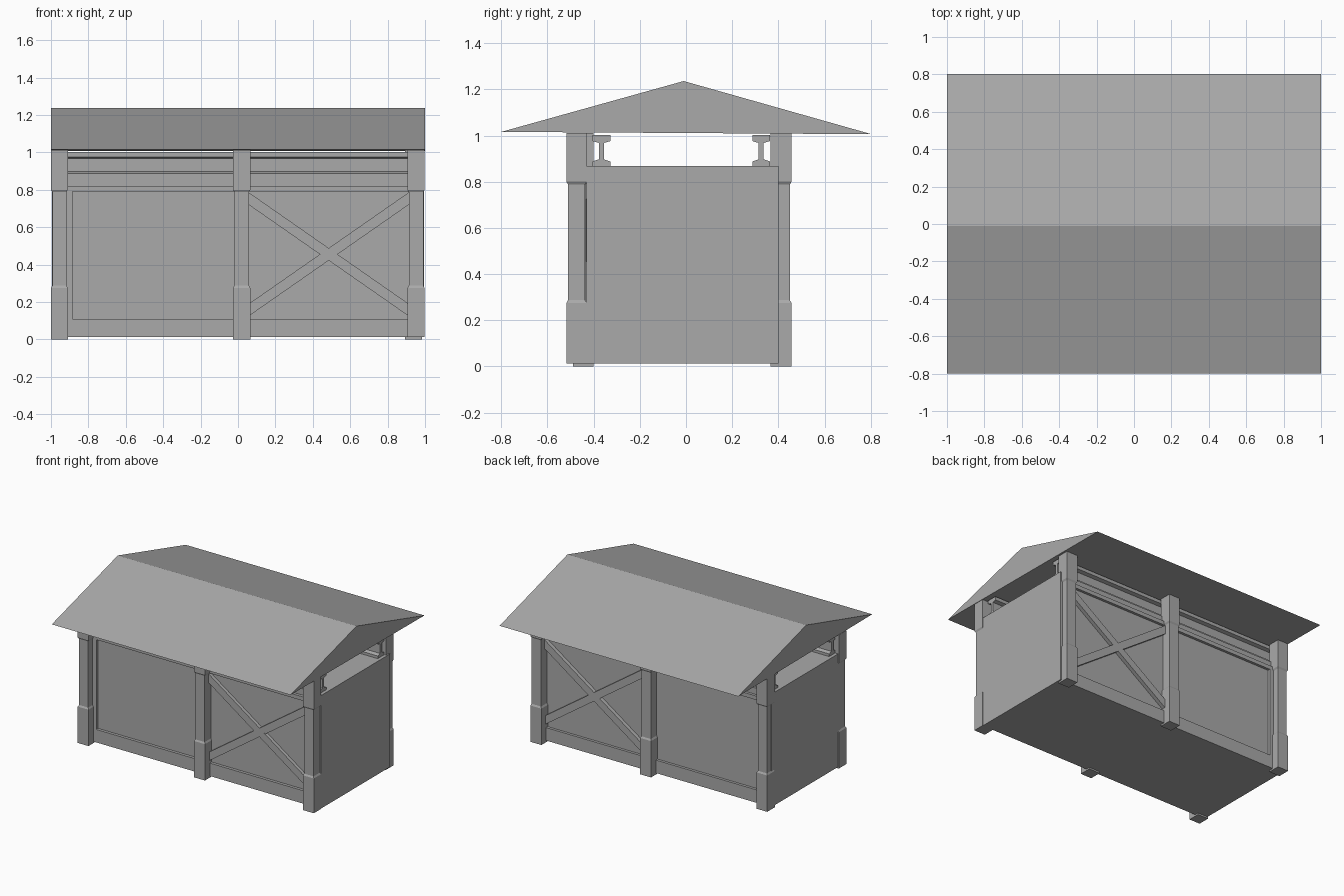
import bpy, bmesh

if "Cube" in bpy.data.objects:
    bpy.data.objects.remove(bpy.data.objects["Cube"])

grey = bpy.data.materials.new("plain grey")
grey.diffuse_color = (0.4, 0.4, 0.4, 1)
grey.use_nodes = True
grey.node_tree.nodes["Principled BSDF"].inputs["Base Color"].default_value = grey.diffuse_color


def finish(name, bm):
    bmesh.ops.recalc_face_normals(bm, faces=bm.faces)
    me = bpy.data.meshes.new(name)
    bm.to_mesh(me)
    bm.free()
    me.materials.append(grey)
    ob = bpy.data.objects.new(name, me)
    bpy.context.collection.objects.link(ob)
    return ob


def loft(name, rings):
    """Closed skin through matching rings of points."""
    bm = bmesh.new()
    vs = [[bm.verts.new(p) for p in r] for r in rings]
    n = len(vs[0])
    for a, b in zip(vs, vs[1:]):
        for i in range(n):
            j = (i + 1) % n
            bm.faces.new((a[i], a[j], b[j], b[i]))
    bm.faces.new(vs[0])
    bm.faces.new(vs[-1])
    return finish(name, bm)


def box(name, x0, x1, y0, y1, z0, z1):
    ring = [(x0, y0), (x1, y0), (x1, y1), (x0, y1)]
    return loft(name, [[(x, y, z) for x, y in ring] for z in (z0, z1)])


def along_x(name, prof, x0, x1):
    return loft(name, [[(x, y, z) for y, z in prof] for x in (x0, x1)])


# Solid gable roof
along_x("roof", [(-0.8, 1.016), (-0.01, 1.236), (0.803, 1.006)], -1, 1)


# Posts: wide foot and head, slimmer shaft between chamfers
def post(name, x0, x1, y0, y1, zb):
    rings = []
    for z, d in ((zb, 0), (0.275, 0), (0.287, .007), (0.788, .007), (0.8, 0), (1.012, 0)):
        rings.append([(x0 + d, y0 + d, z), (x1 - d, y0 + d, z),
                      (x1 - d, y1 - d, z), (x0 + d, y1 - d, z)])
    loft(name, rings)


post("front_left_post", -1.0, -0.91, -0.49, -0.40, 0)
post("front_middle_post", -0.027, 0.066, -0.49, -0.40, 0)
post("front_right_post", 0.906, 0.998, -0.518, -0.43, 0.012)
post("back_left_post", -1.0, -0.91, 0.365, 0.457, 0)
post("back_middle_post", -0.027, 0.066, 0.365, 0.457, 0)
post("back_right_post", 0.892, 0.985, 0.365, 0.457, 0)

# Enclosed body and end walls
box("body", -0.98, 0.98, -0.41, 0.38, 0.012, 0.868)
box("right_end_wall", 0.97, 0.995, -0.43, 0.40, 0.012, 0.868)
box("left_end_wall", -0.995, -0.97, -0.43, 0.40, 0.012, 0.868)

for side, ya, yb in (("front", -0.432, -0.40), ("back", 0.37, 0.40)):
    # Frame rails and the stile beside the plain bay
    box(side + "_sill", -0.99, 0.99, ya, yb, 0.012, 0.11)
    box(side + "_header", -0.95, 0.95, ya, yb, 0.79, 0.82)
    box(side + "_stile", -0.92, -0.885, ya, yb, 0.11, 0.79)
    # Crossed braces in the right bay
    h = 0.033
    y0, y1 = (-0.436, -0.40) if side == "front" else (0.37, 0.41)
    for k, (za, zb) in enumerate(((0.758, 0.152), (0.152, 0.758))):
        quad = [(0.05, za - h), (0.92, zb - h), (0.92, zb + h), (0.05, za + h)]
        e = 0.001 * k
        loft("%s_brace_%d" % (side, k + 1),
             [[(x, y, z) for x, z in quad] for y in (y0 + e, y1 - e)])

# I-beams carrying the roof
for side, c in (("front", -0.366), ("back", 0.325)):
    half = [(0.038, 0.86), (0.038, 0.888), (0.011, 0.897),
            (0.011, 0.968), (0.038, 0.976), (0.038, 1.002)]
    prof = [(c + y, z) for y, z in half] + [(c - y, z) for y, z in reversed(half)]
    along_x(side + "_roof_beam", prof, -0.97, 0.97)
